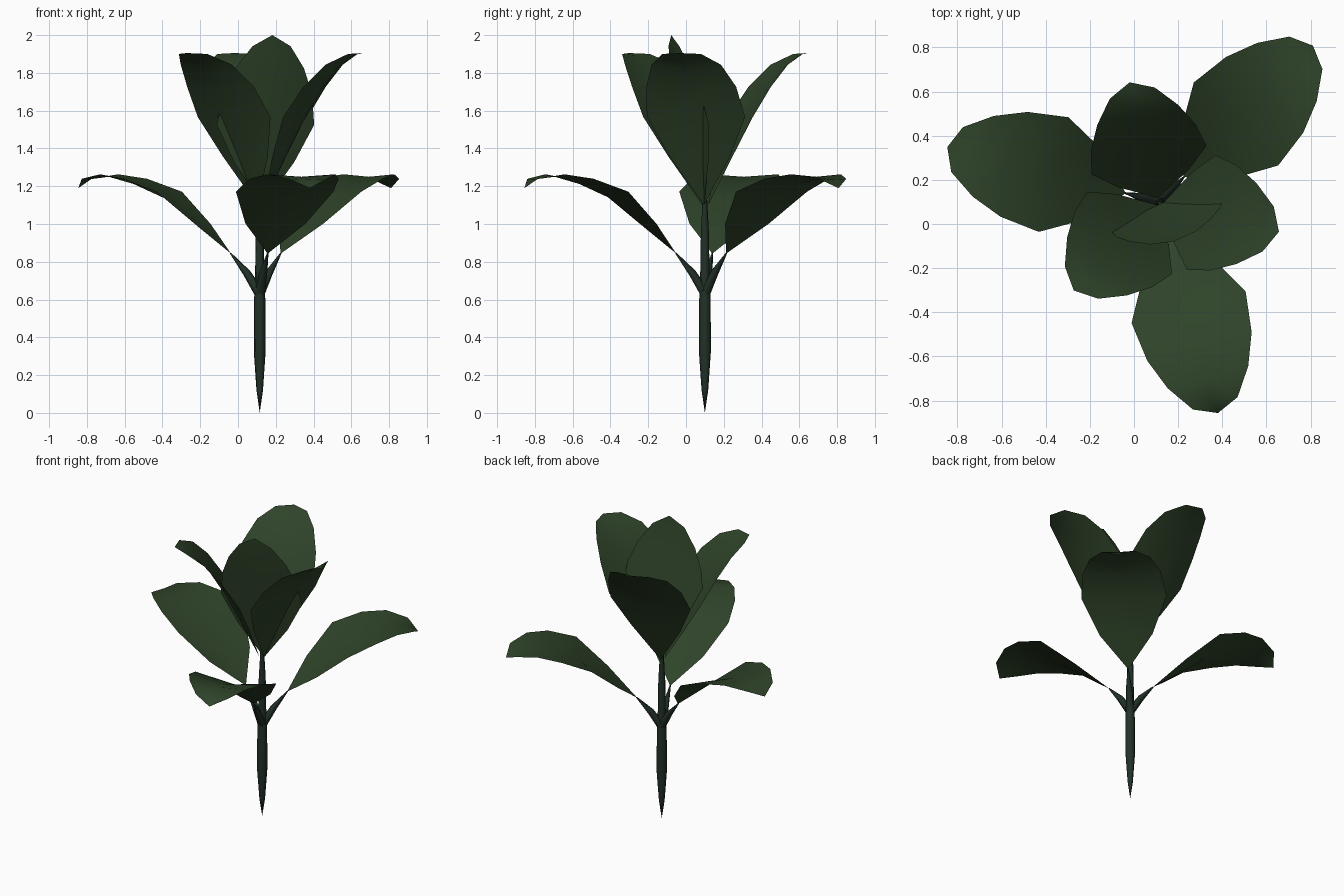
import bpy, bmesh
from math import radians, sin, cos, tau
from mathutils import Vector

if "Cube" in bpy.data.objects:
    bpy.data.objects.remove(bpy.data.objects["Cube"])

CX, CY = 0.115, 0.10          # stem axis


def material(name, rgb):
    m = bpy.data.materials.new(name)
    m.diffuse_color = (*rgb, 1)
    m.use_nodes = True
    m.node_tree.nodes["Principled BSDF"].inputs["Base Color"].default_value = m.diffuse_color
    return m


LEAF = material("leaf_green", (0.028, 0.056, 0.022))
STEM = material("stem_green", (0.016, 0.031, 0.021))


def finish(name, bm, mat):
    me = bpy.data.meshes.new(name)
    bm.to_mesh(me)
    bm.free()
    ob = bpy.data.objects.new(name, me)
    bpy.context.collection.objects.link(ob)
    me.materials.append(mat)
    for p in me.polygons:
        p.use_smooth = True
    return ob


def tube(name, rings, sides=6):
    """Tapered tube through (centre, radius) rings; zero radius makes a point."""
    bm = bmesh.new()
    axis = (rings[-1][0] - rings[0][0]).normalized()
    u = axis.cross(Vector((0.3, 1, 0.1))).normalized()
    v = axis.cross(u)
    prev = None
    for c, r in rings:
        if r == 0:
            ring = [bm.verts.new(c)] * sides
        else:
            ring = [bm.verts.new(c + r * (cos(tau * i / sides) * u + sin(tau * i / sides) * v))
                    for i in range(sides)]
        if prev:
            for i in range(sides):
                j = (i + 1) % sides
                bm.faces.new(list(dict.fromkeys((prev[i], prev[j], ring[j], ring[i]))))
        prev = ring
    return finish(name, bm, STEM)


WIDTHS = [0, 0.165, 0.268, 0.245, 0.189, 0.105, 0]   # half widths, base to tip
LOW_CUP = [0, 0.17, 0.16, 0.12, 0.07, 0.04, 0]       # edge lift per half width
HIGH_CUP = [0, 0.17, 0.17, 0.16, 0.14, 0.08, 0]


def leaf(name, degrees, midrib, cups, shift=0.0):
    """Cupped blade; midrib points are (distance from stem, height)."""
    a = radians(degrees)
    out, side = Vector((cos(a), sin(a), 0)), Vector((-sin(a), cos(a), 0))
    up = Vector((0, 0, 1))
    bm = bmesh.new()
    prev = None
    last = len(midrib) - 1
    for i, ((d, z), w, cup) in enumerate(zip(midrib, WIDTHS, cups)):
        mid = Vector((CX, CY, 0)) + out * d + up * z + side * shift
        (d0, z0), (d1, z1) = midrib[max(i - 1, 0)], midrib[min(i + 1, last)]
        normal = (up * (d1 - d0) - out * (z1 - z0)).normalized()
        if w == 0:
            row = [bm.verts.new(mid)] * 3
        else:
            row = [bm.verts.new(mid + side * s * w + normal * abs(s) * w * cup)
                   for s in (-1, 0, 1)]
        if prev:
            for k in (0, 1):
                bm.faces.new(list(dict.fromkeys((prev[k], prev[k + 1], row[k + 1], row[k]))))
        prev = row
    return finish(name, bm, LEAF)


# main stem, pointed at the foot
profile = [(0, 0), (0.12, 0.018), (0.33, 0.033), (0.60, 0.031),
           (0.70, 0.026), (0.95, 0.022), (1.14, 0.012)]
tube("stem", [(Vector((CX, CY, z)), r) for z, r in profile])

# midrib curves
low = [(0.157, 0.843), (0.33, 0.980), (0.518, 1.135), (0.69, 1.212),
       (0.825, 1.25), (0.945, 1.235), (0.992, 1.19)]
high = [(0.018, 1.10), (0.135, 1.345), (0.235, 1.545), (0.332, 1.705),
        (0.425, 1.825), (0.512, 1.893), (0.558, 1.905)]
upright = [(0.008, 1.10), (0.06, 1.32), (0.103, 1.515), (0.138, 1.68),
           (0.164, 1.82), (0.183, 1.94), (0.190, 2.0)]

# two whorls of three leaves, the lower ones on stalks
for n, high_angle in enumerate((104, 226, 346)):
    ang = 45.5 + 120 * n
    d = Vector((cos(radians(ang)), sin(radians(ang)), 0))
    base = Vector((CX, CY, 0))
    tube(f"leaf_stalk_{n + 1}", [(base + Vector((0, 0, 0.63)), 0.028),
                                 (base + d * 0.07 + Vector((0, 0, 0.74)), 0.022),
                                 (base + d * 0.16 + Vector((0, 0, 0.846)), 0.004)], 5)
    leaf(f"lower_leaf_{n + 1}", ang, low, LOW_CUP)
    leaf(f"upper_leaf_{n + 1}", high_angle, high, HIGH_CUP)

# single upright leaf at the top
leaf("top_leaf", 286, upright, HIGH_CUP, 0.015)
